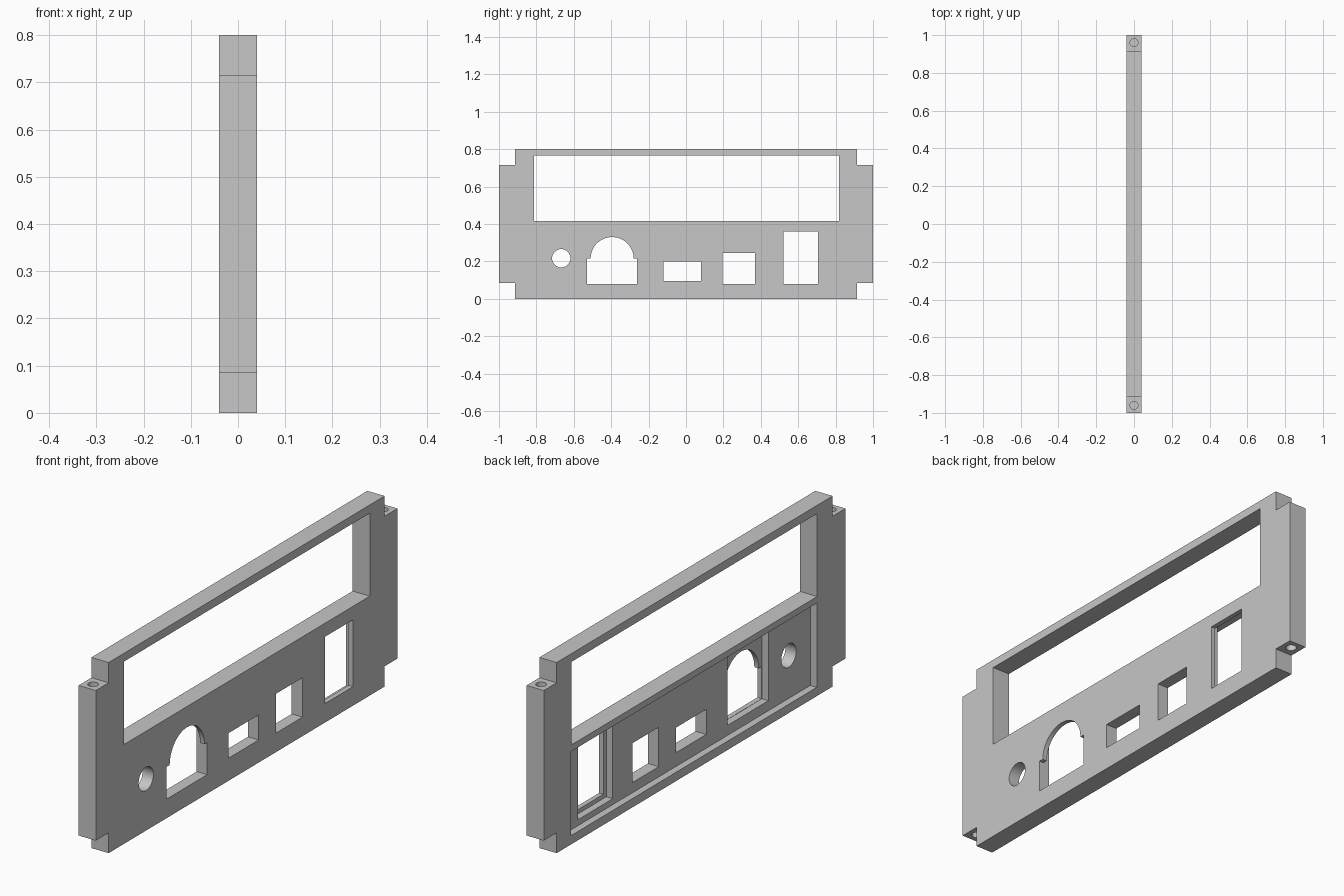
import bpy
import bmesh
from math import sin, cos, pi

if "Cube" in bpy.data.objects:
    bpy.data.objects.remove(bpy.data.objects["Cube"], do_unlink=True)

HALF = 0.04        # half the panel thickness
POCKET = -0.01     # floor of the shallow rear recess
SEAT = 0.02        # floor of the deeper connector seats
OUT = 0.1          # overshoot for cutters

grey = bpy.data.materials.new("plain_grey")
grey.use_nodes = True
colour = (0.57, 0.57, 0.57, 1)
grey.diffuse_color = colour
grey.node_tree.nodes["Principled BSDF"].inputs["Base Color"].default_value = colour


def prism(name, outline, low, high, axis="x"):
    """Extrude a 2D outline along x (points are y, z) or z (points are x, y)."""
    bm = bmesh.new()

    def place(p, d):
        return (d, p[0], p[1]) if axis == "x" else (p[0], p[1], d)
    a = [bm.verts.new(place(p, low)) for p in outline]
    b = [bm.verts.new(place(p, high)) for p in outline]
    bm.faces.new(a)
    bm.faces.new(b)
    n = len(a)
    for i in range(n):
        j = (i + 1) % n
        bm.faces.new((a[i], a[j], b[j], b[i]))
    bmesh.ops.recalc_face_normals(bm, faces=bm.faces)
    mesh = bpy.data.meshes.new(name)
    bm.to_mesh(mesh)
    bm.free()
    mesh.materials.append(grey)
    obj = bpy.data.objects.new(name, mesh)
    bpy.context.collection.objects.link(obj)
    return obj


def rect(y0, y1, z0, z1):
    return [(y0, z0), (y1, z0), (y1, z1), (y0, z1)]


def arc(cy, cz, r, sweep, steps):
    return [(cy + r * cos(sweep * i / steps), cz + r * sin(sweep * i / steps))
            for i in range(steps)]


# Panel body with notched corners
body = [(0.915, 0), (0.915, 0.085), (1, 0.085), (1, 0.715), (0.915, 0.715), (0.915, 0.8)]
body += [(-y, z) for y, z in reversed(body)]
panel = prism("connector_panel", body, -HALF, HALF)


def cut(outline, low=-OUT, high=OUT, axis="x"):
    cutter = prism("cutter", outline, low, high, axis)
    cutter.hide_render = True
    mod = panel.modifiers.new("cut", "BOOLEAN")
    mod.operation = "DIFFERENCE"
    mod.solver = "EXACT"
    mod.object = cutter
    bpy.context.view_layer.objects.active = panel
    bpy.ops.object.modifier_apply(modifier=mod.name)
    bpy.data.objects.remove(cutter, do_unlink=True)


# Display window and rear recess
cut(rect(-0.813, 0.817, 0.417, 0.765))
cut(rect(-0.81, 0.82, 0.037, 0.39), -OUT, POCKET)

# Deeper rear seats behind the tall socket and the arched socket
cut(rect(0.5, 0.73, 0.062, 0.389), -OUT, SEAT)
cut(rect(-0.532, -0.26, 0.079, 0.389), -OUT, SEAT)

# Rectangular sockets
for opening in (rect(0.52, 0.705, 0.08, 0.36),
                rect(0.195, 0.37, 0.08, 0.245),
                rect(-0.12, 0.08, 0.095, 0.2)):
    cut(opening)

# Arched socket with small shoulders
shoulder = 0.215
arch = [(-0.53, shoulder), (-0.53, 0.08), (-0.262, 0.08), (-0.262, shoulder)]
arch += arc(-0.395, shoulder, 0.115, pi, 32) + [(-0.51, shoulder)]
cut(arch)

# Round jack hole
cut(arc(-0.667, 0.217, 0.049, 2 * pi, 40))

# Blind screw holes in the top and bottom of both ears
for side in (-1, 1):
    hole = arc(0, side * 0.96, 0.021, 2 * pi, 24)
    cut(hole, 0.565, 0.75, "z")
    cut(hole, 0.05, 0.235, "z")

# Smooth round holes, keep the edges crisp
bpy.ops.object.select_all(action="DESELECT")
panel.select_set(True)
bpy.context.view_layer.objects.active = panel
bpy.ops.object.shade_smooth_by_angle(angle=0.5)
